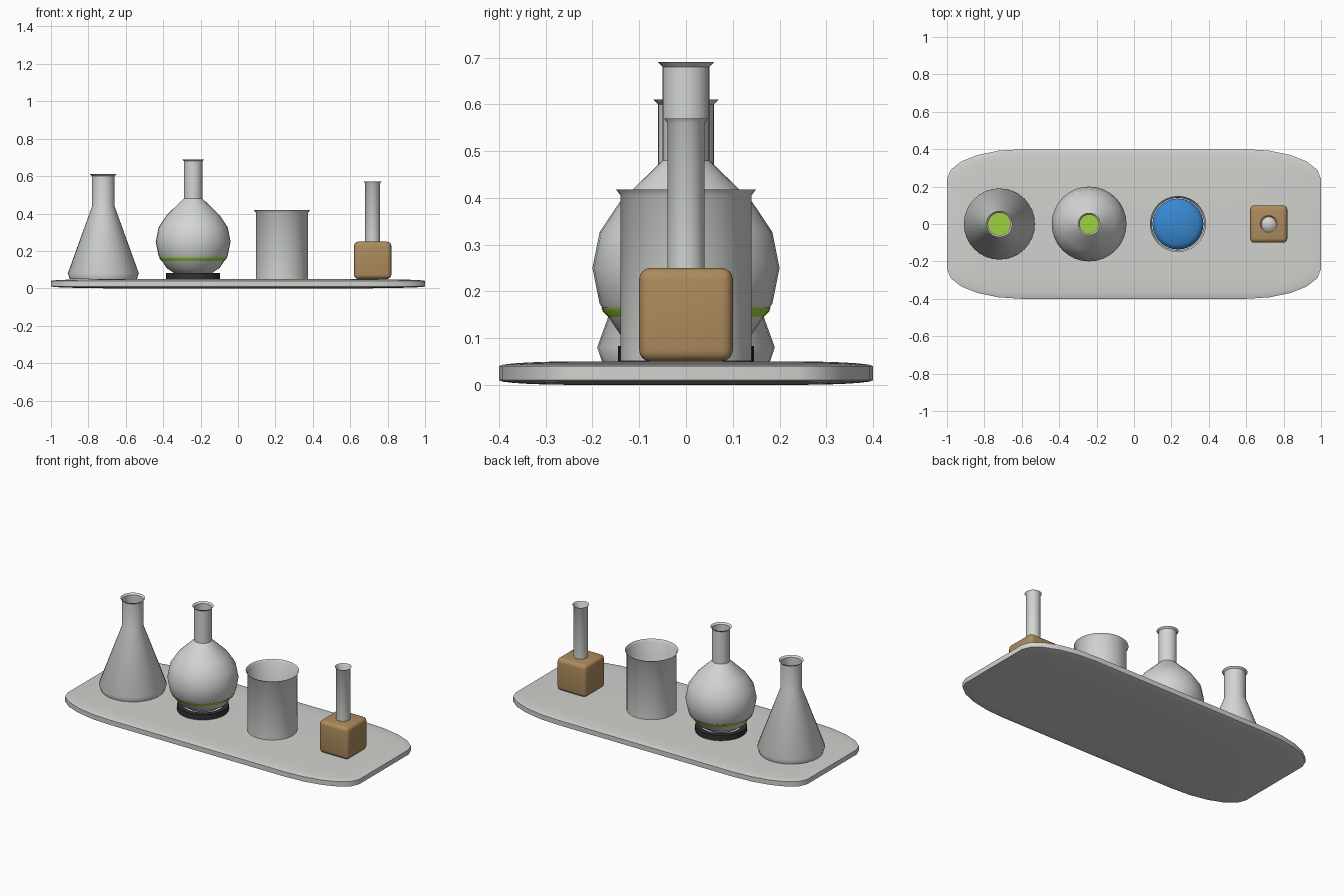
import bpy
import bmesh
from math import cos, sin, pi, radians

cube = bpy.data.objects.get("Cube")
if cube:
    bpy.data.objects.remove(cube, do_unlink=True)


def material(name, r, g, b):
    m = bpy.data.materials.new(name)
    m.use_nodes = True
    m.diffuse_color = (r, g, b, 1)
    m.node_tree.nodes["Principled BSDF"].inputs["Base Color"].default_value = (r, g, b, 1)
    return m


GLASS = material("pale glass", 0.65, 0.67, 0.65)
TRAY = material("tray grey", 0.64, 0.65, 0.62)
WOOD = material("wood", 0.42, 0.26, 0.11)
RUBBER = material("black rubber", 0.03, 0.03, 0.03)
GREEN = material("green liquid", 0.35, 0.65, 0.05)
BLUE = material("blue liquid", 0.04, 0.25, 0.65)


def finish(name, bm, mat, angle):
    mesh = bpy.data.meshes.new(name)
    bm.to_mesh(mesh)
    bm.free()
    mesh.materials.append(mat)
    ob = bpy.data.objects.new(name, mesh)
    bpy.context.collection.objects.link(ob)
    bpy.ops.object.select_all(action='DESELECT')
    ob.select_set(True)
    bpy.context.view_layer.objects.active = ob
    bpy.ops.object.shade_smooth_by_angle(angle=radians(angle))
    return ob


def lathe(name, x, profile, mat, angle=40, sides=32):
    """Spin (radius, height) points, listed from bottom to top, about a vertical axis."""
    bm = bmesh.new()
    verts = [bm.verts.new((r, 0, z)) for r, z in profile]
    edges = [bm.edges.new(pair) for pair in zip(verts, verts[1:])]
    bmesh.ops.spin(bm, geom=verts + edges, cent=(0, 0, 0), axis=(0, 0, 1),
                   angle=2 * pi, steps=sides, use_duplicate=False)
    bmesh.ops.remove_doubles(bm, verts=bm.verts, dist=0.0005)
    bmesh.ops.recalc_face_normals(bm, faces=bm.faces)
    bmesh.ops.translate(bm, verts=bm.verts, vec=(x, 0, 0))
    return finish(name, bm, mat, angle)


def rounded_box(name, size, centre, mat, fraction, segments):
    """Bevel a unit cube, then stretch it so the rounding follows its proportions."""
    bm = bmesh.new()
    bmesh.ops.create_cube(bm, size=1)
    bmesh.ops.bevel(bm, geom=bm.edges[:], offset=fraction, segments=segments,
                    profile=0.5, affect='EDGES')
    bmesh.ops.scale(bm, verts=bm.verts, vec=size)
    bmesh.ops.translate(bm, verts=bm.verts, vec=centre)
    return finish(name, bm, mat, 40)


# Tray
rounded_box("tray", (2, 0.8, 0.05), (0, 0, 0.025), TRAY, 0.2, 5)

# Conical flask and its liquid
lathe("conical_flask", -0.72,
      [(0, 0.05), (0.18, 0.05), (0.19, 0.08), (0.06, 0.44), (0.06, 0.6), (0.07, 0.61)], GLASS)
lathe("conical_flask_liquid", -0.72,
      [(0, 0.055), (0.17, 0.055), (0.18, 0.08), (0.145, 0.18), (0, 0.18)], GREEN)

# Round flask: a faceted bulb running into a straight neck
bulb = [(0.2 * cos(a * pi / 8), 0.25 + 0.2 * sin(a * pi / 8)) for a in range(-3, 3)]
lathe("round_flask", -0.24,
      [(0, 0.05)] + bulb + [(0.05, 0.48), (0.05, 0.68), (0.06, 0.69)], GLASS)
lathe("round_flask_liquid", -0.24,
      [(0, 0.06), (0.07, 0.07), (0.13, 0.11), (0.178, 0.157), (0.181, 0.165), (0, 0.165)], GREEN)
lathe("round_flask_stand", -0.24,
      [(0.115, 0.05), (0.145, 0.05), (0.145, 0.083), (0.115, 0.083), (0.115, 0.05)], RUBBER)

# Beaker and its liquid, softly domed
lathe("beaker", 0.235,
      [(0, 0.051), (0.14, 0.051), (0.14, 0.405), (0.15, 0.418)], GLASS)
lathe("beaker_liquid", 0.235,
      [(0, 0.055), (0.136, 0.055), (0.136, 0.2), (0.11, 0.215), (0.06, 0.228), (0, 0.232)],
      BLUE, 80)

# Test tube in its wooden block
rounded_box("wooden_block", (0.2, 0.2, 0.2), (0.72, 0, 0.15), WOOD, 0.12, 4)
lathe("test_tube", 0.72,
      [(0, 0.262), (0.025, 0.258), (0.04, 0.245), (0.04, 0.56), (0.047, 0.57)], GLASS, 80)
